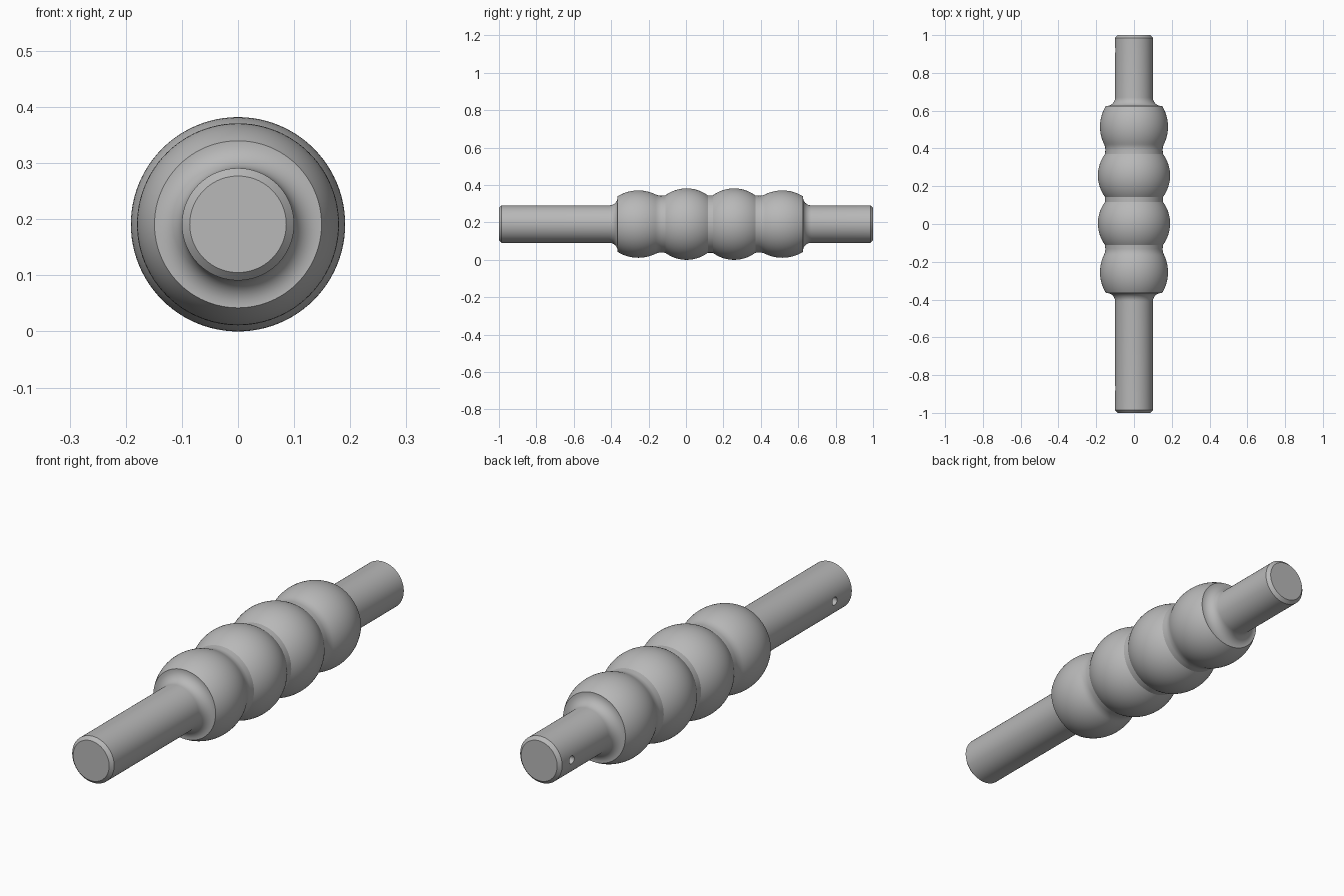
import bpy, bmesh, math
from mathutils import Matrix, Vector

cube = bpy.data.objects.get("Cube")
if cube:
    bpy.data.objects.remove(cube, do_unlink=True)

AXIS_Z = 0.191      # height of the shaft axis
MIDDLE = 0.13       # symmetry plane of the grip along y
ROD = 0.1           # rod radius
CHAMFER = 0.014
FILLET = 0.045
SHOULDER = -0.365   # front face of the grip

steel = bpy.data.materials.new("mid grey")
steel.use_nodes = True
grey = (0.48, 0.48, 0.48, 1)
steel.diffuse_color = grey
steel.node_tree.nodes["Principled BSDF"].inputs["Base Color"].default_value = grey


def arc(cy, cr, radius, start, end, steps):
    """Points (y, r) on an arc; angles in degrees measured from outward."""
    pts = []
    for i in range(steps + 1):
        a = math.radians(start + (end - start) * i / steps)
        pts.append((cy + radius * math.sin(a), cr + radius * math.cos(a)))
    return pts


# Front half of the grip: shoulder fillet, end bulge, neck fillet, centre bulge
half = arc(SHOULDER - FILLET, ROD + FILLET, FILLET, 180, 90, 8)
bulge = arc(-0.255, 0.18 - 0.21, 0.21, -31.6, 26, 18)
half += bulge
y, r = bulge[-1]
bend, tilt = 0.07, math.radians(26)
half += arc(y + bend * math.sin(tilt), r + bend * math.cos(tilt), bend, 206, 180, 5)[1:]
half += arc(0.003, 0, AXIS_Z, -36.5, 36.5, 20)

# Whole outline: chamfered rod ends around the mirrored grip
mirrored = [(2 * MIDDLE - y, r) for y, r in reversed(half)]
outline = [(-1, ROD - CHAMFER), (-1 + CHAMFER, ROD)] + half
outline += mirrored + [(1 - CHAMFER, ROD), (1, ROD - CHAMFER)]

# Revolve the outline about the y axis and cap both ends
bm = bmesh.new()
verts = [bm.verts.new((r, y, 0)) for y, r in outline]
edges = [bm.edges.new(pair) for pair in zip(verts, verts[1:])]
bmesh.ops.spin(bm, geom=verts + edges, cent=(0, 0, 0), axis=(0, 1, 0),
               angle=2 * math.pi, steps=96, use_duplicate=False)
bmesh.ops.remove_doubles(bm, verts=bm.verts, dist=0.0001)
bmesh.ops.holes_fill(bm, edges=[e for e in bm.edges if e.is_boundary], sides=0)
bmesh.ops.recalc_face_normals(bm, faces=bm.faces)
bmesh.ops.translate(bm, vec=Vector((0, 0, AXIS_Z)), verts=bm.verts)
mesh = bpy.data.meshes.new("ribbed_shaft")
bm.to_mesh(mesh)
bm.free()
mesh.materials.append(steel)
shaft = bpy.data.objects.new("ribbed_shaft", mesh)
bpy.context.collection.objects.link(shaft)

# Blind pin holes on one side, one near each end
bm = bmesh.new()
for y in (-0.87, 0.92):
    place = Matrix.Translation((-ROD, y, AXIS_Z)) @ Matrix.Rotation(math.pi / 2, 4, "Y")
    bmesh.ops.create_cone(bm, cap_ends=True, segments=24, radius1=0.017,
                          radius2=0.017, depth=0.12, matrix=place)
mesh = bpy.data.meshes.new("pin_hole_cutter")
bm.to_mesh(mesh)
bm.free()
mesh.materials.append(steel)
cutter = bpy.data.objects.new("pin_hole_cutter", mesh)
cutter.hide_render = True
bpy.context.collection.objects.link(cutter)

cut = shaft.modifiers.new("pin_holes", "BOOLEAN")
cut.operation = "DIFFERENCE"
cut.solver = "EXACT"
cut.object = cutter
bpy.ops.object.select_all(action="DESELECT")
bpy.context.view_layer.objects.active = shaft
shaft.select_set(True)
bpy.ops.object.modifier_apply(modifier=cut.name)
bpy.data.objects.remove(cutter, do_unlink=True)

# Smooth curves with crisp edges
bpy.ops.object.shade_smooth_by_angle(angle=math.radians(25))
